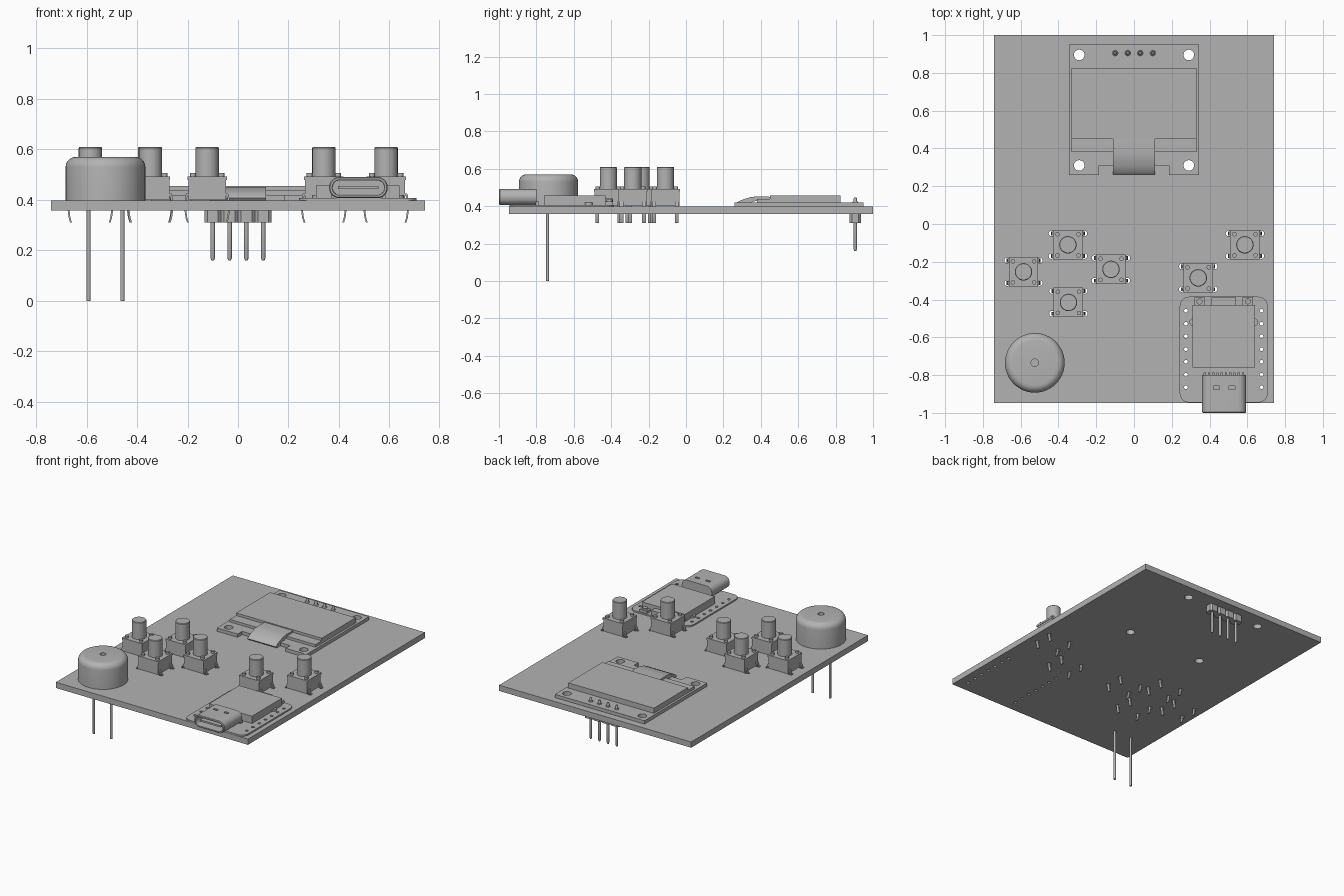
import bpy, bmesh, math
from mathutils import Vector

if "Cube" in bpy.data.objects:
    bpy.data.objects.remove(bpy.data.objects["Cube"])

GREY = bpy.data.materials.new("plain grey")
GREY.use_nodes = True
GREY.diffuse_color = (0.45, 0.45, 0.45, 1)
GREY.node_tree.nodes["Principled BSDF"].inputs["Base Color"].default_value = (0.45, 0.45, 0.45, 1)


# ---- helpers: every part is a set of rings skinned together and capped ----
def loft(bm, rings):
    loops = [[bm.verts.new(p) for p in ring] for ring in rings]
    n = len(loops[0])
    for a, b in zip(loops, loops[1:]):
        for i in range(n):
            j = (i + 1) % n
            bm.faces.new((a[i], a[j], b[j], b[i]))
    bm.faces.new(loops[0][::-1])
    bm.faces.new(loops[-1])


def box(bm, x0, x1, y0, y1, z0, z1):
    loft(bm, [[(x0, y0, z), (x1, y0, z), (x1, y1, z), (x0, y1, z)] for z in (z0, z1)])


def lathe(bm, x, y, profile, n=16):
    """Stack of circles from (radius, height) pairs."""
    turn = [math.tau * i / n for i in range(n)]
    loft(bm, [[(x + r * math.cos(a), y + r * math.sin(a), z) for a in turn] for r, z in profile])


def rod(bm, x, y, r, z0, z1, n=12):
    lathe(bm, x, y, [(r, z0), (r, z1)], n)


def rounded(cx, cy, hx, hy, r, steps=6):
    """Outline of a rounded rectangle."""
    pts = []
    for q, (sx, sy) in enumerate(((1, 1), (-1, 1), (-1, -1), (1, -1))):
        for k in range(steps + 1):
            a = math.pi / 2 * (q + k / steps)
            pts.append((cx + sx * (hx - r) + r * math.cos(a), cy + sy * (hy - r) + r * math.sin(a)))
    return pts


def finish(name, bm, smooth=False):
    bmesh.ops.recalc_face_normals(bm, faces=bm.faces)
    mesh = bpy.data.meshes.new(name)
    bm.to_mesh(mesh)
    bm.free()
    mesh.materials.append(GREY)
    ob = bpy.data.objects.new(name, mesh)
    bpy.context.collection.objects.link(ob)
    if smooth:
        bpy.ops.object.select_all(action='DESELECT')
        ob.select_set(True)
        bpy.context.view_layer.objects.active = ob
        bpy.ops.object.shade_smooth_by_angle(angle=math.radians(35))
    return ob


def cut(target, cutter):
    cutter.hide_render = True
    cutter.display_type = 'WIRE'
    mod = target.modifiers.new("holes", 'BOOLEAN')
    mod.operation, mod.solver, mod.object = 'DIFFERENCE', 'EXACT', cutter


# ---- main layout ----
TOP, BOTTOM = 0.397, 0.357
BUTTONS = [(-0.35, -0.11), (-0.585, -0.253), (-0.122, -0.24),
           (-0.347, -0.415), (0.34, -0.285), (0.587, -0.11)]
SCREWS = [(sx * 0.29, y) for sx in (-1, 1) for y in (0.31, 0.895)]
PINS = [-0.1, -0.033, 0.033, 0.1]
MX = 0.475
PADS = [(MX + sx * 0.2, -0.46 - 0.0675 * i) for sx in (-1, 1) for i in range(7)]
LEGS = [(sx, sy) for sx in (-1, 1) for sy in (-1, 1)]

# ---- base board and drilled holes ----
bm = bmesh.new()
box(bm, -0.74, 0.74, -0.947, 1.0, BOTTOM, TOP)
board = finish("base_board", bm)

bm = bmesh.new()
for x, y in SCREWS:
    rod(bm, x, y, 0.028, 0.3, 0.43, 24)
for x, y in PADS:
    rod(bm, x, y, 0.01, 0.3, 0.43)
for x, y in BUTTONS:
    for sx, sy in LEGS:
        rod(bm, x + sx * 0.087, y + sy * 0.06, 0.015, 0.3, 0.43)
drill = finish("hole_cutter", bm)
cut(board, drill)

# ---- push buttons ----
bm = bmesh.new()
box(bm, -0.075, 0.075, -0.075, 0.075, 0.4, 0.478)
box(bm, -0.078, 0.078, -0.078, 0.078, 0.478, 0.492)
lathe(bm, 0, 0, [(0.046, 0.492), (0.046, 0.606), (0.043, 0.61)], 28)
side = [(0.07, 0.425), (0.083, 0.425), (0.087, 0.415), (0.09, 0.36), (0.086, 0.33), (0.08, 0.31)]
strip = side + [(x - 0.007, z - (0.008 if z > 0.41 else 0)) for x, z in side[::-1]]
for sx, sy in LEGS:
    rod(bm, sx * 0.056, sy * 0.056, 0.012, 0.492, 0.506)
    loft(bm, [[(sx * x, sy * 0.06 + w, z) for x, z in strip] for w in (-0.01, 0.01)])
button = finish("push_button_1", bm, True)
for i, (x, y) in enumerate(BUTTONS):
    ob = button
    if i:
        ob = bpy.data.objects.new(f"push_button_{i + 1}", button.data)
        bpy.context.collection.objects.link(ob)
    ob.location = (x, y, 0)

# ---- buzzer with rounded rim, sound hole and two long pins ----
bm = bmesh.new()
rim = [(0.118 + 0.04 * math.cos(a), 0.53 + 0.04 * math.sin(a))
       for a in (math.pi / 2 * k / 6 for k in range(7))]
lathe(bm, -0.525, -0.735, [(0.158, TOP)] + rim + [(0.02, 0.57), (0.02, 0.55)], 48)
finish("buzzer", bm, True)
bm = bmesh.new()
for x in (-0.592, -0.458):
    rod(bm, x, -0.74, 0.008, 0, 0.4)
finish("buzzer_pins", bm, True)

# ---- display module ----
bm = bmesh.new()
half = [(0.345, 0.95), (0.345, 0.26), (0.185, 0.26), (0.185, 0.31)]
outline = half + [(-x, y) for x, y in half[::-1]]
loft(bm, [[(x, y, z) for x, y in outline] for z in (TOP, 0.42)])
cut(finish("display_board", bm), drill)

bm = bmesh.new()
box(bm, -0.33, 0.33, 0.38, 0.825, 0.42, 0.438)
finish("display_glass_lower", bm)
bm = bmesh.new()
box(bm, -0.33, 0.33, 0.45, 0.825, 0.438, 0.456)
finish("display_glass_upper", bm)

bm = bmesh.new()
fold = [(0.45, 0.438), (0.45, 0.45), (0.38, 0.452), (0.345, 0.448), (0.305, 0.436),
        (0.275, 0.422), (0.262, 0.408), (0.27, 0.398), (0.31, 0.398), (0.36, 0.425)]
loft(bm, [[(x, y, z) for y, z in fold] for x in (-0.11, 0.11)])
finish("display_ribbon", bm, True)

# ---- display header ----
bm = bmesh.new()
for x in PINS:
    outer = rounded(x, 0.905, 0.0335, 0.03, 0.012, 1)
    loft(bm, [[(px, py, z) for px, py in outer] for z in (0.31, BOTTOM)])
finish("header_block", bm)
bm = bmesh.new()
for x in PINS:
    lathe(bm, x, 0.905, [(0.005, 0.16), (0.009, 0.17), (0.009, 0.44), (0.006, 0.447)], 12)
    lathe(bm, x, 0.905, [(0.015, 0.42), (0.013, 0.425)], 16)
finish("header_pins", bm, True)

# ---- controller module ----
bm = bmesh.new()
loft(bm, [[(x, y, z) for x, y in rounded(MX, -0.665, 0.233, 0.28, 0.05)] for z in (TOP, 0.407)])
cut(finish("controller_board", bm), drill)

bm = bmesh.new()
box(bm, 0.31, 0.64, -0.76, -0.43, 0.407, 0.458)
finish("controller_shield", bm)
bm = bmesh.new()
box(bm, 0.41, 0.54, -0.435, -0.39, 0.407, 0.44)
finish("antenna_block", bm)
bm = bmesh.new()
for sx in (-1, 1):
    box(bm, MX + sx * 0.128 - 0.028, MX + sx * 0.128 + 0.028, -0.43, -0.39, 0.407, 0.425)
    rod(bm, MX + sx * 0.128, -0.41, 0.016, 0.425, 0.435)
    rod(bm, MX + sx * 0.16, -0.52, 0.022, 0.407, 0.42)
finish("controller_small_buttons", bm, True)

# ---- charging port: hollow shell, tongue, contacts ----
bm = bmesh.new()
rings = [(0.0, -0.8), (0.0, -0.995), (0.004, -1.0), (0.012, -1.0), (0.014, -0.86)]
loft(bm, [[(x, y, z) for x, z in rounded(MX + 0.002, 0.449, 0.116 - d, 0.042 - d, 0.04 - d)]
          for d, y in rings])
port = finish("port_shell", bm, True)
bm = bmesh.new()
for x in (0.436, 0.518):
    box(bm, x - 0.016, x + 0.016, -0.875, -0.858, 0.482, 0.5)
cut(port, finish("port_slot_cutter", bm))
bm = bmesh.new()
box(bm, MX - 0.078, MX + 0.082, -0.985, -0.85, 0.443, 0.455)
finish("port_tongue", bm)
bm = bmesh.new()
for i in range(10):
    x = MX - 0.1 + i * 0.0225
    box(bm, x - 0.006, x + 0.006, -0.805, -0.785, 0.407, 0.425)
finish("port_contacts", bm)
